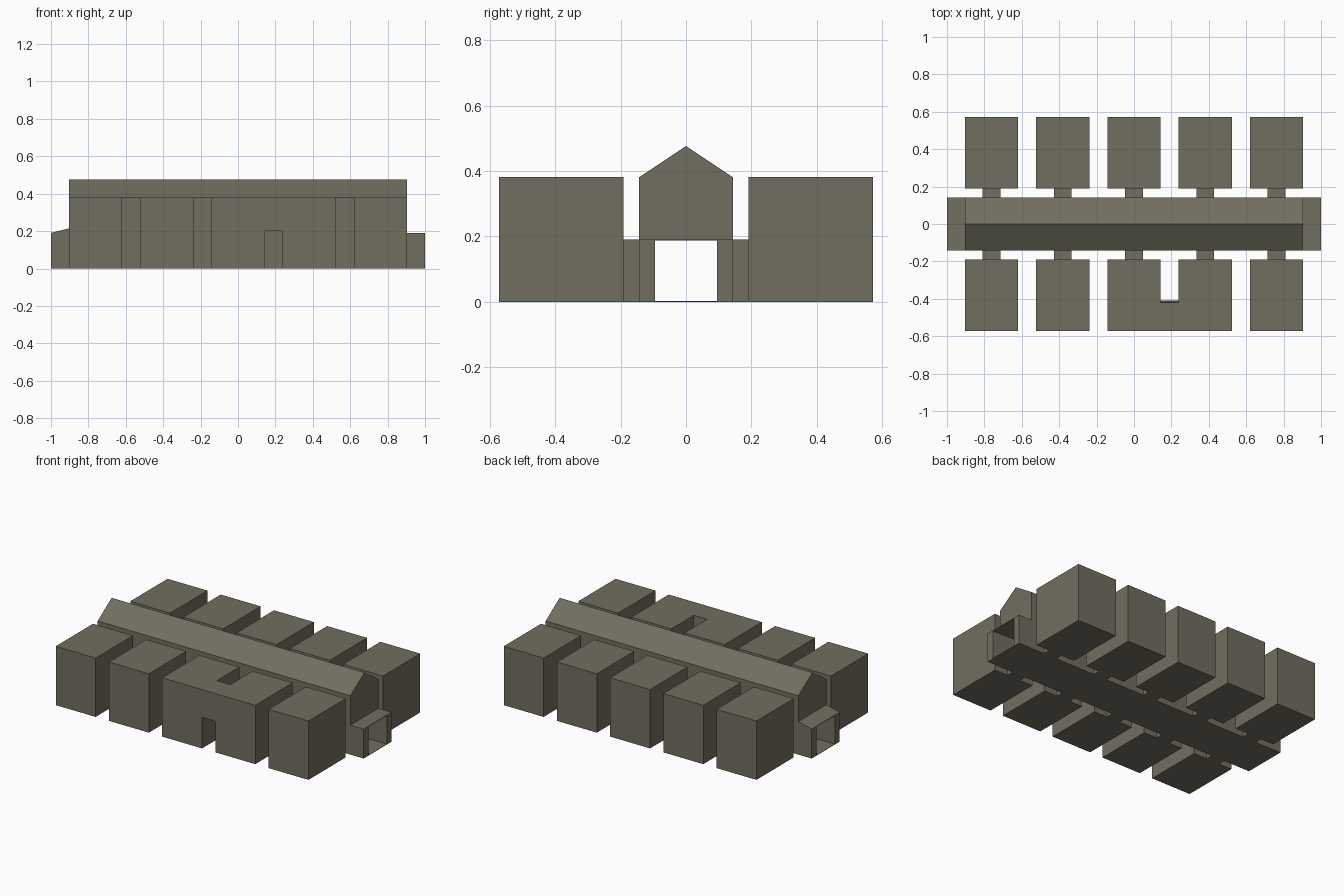
import bpy, bmesh

if "Cube" in bpy.data.objects:
    bpy.data.objects.remove(bpy.data.objects["Cube"])

U = 1 / 21  # layout module

mat = bpy.data.materials.new("olive grey")
mat.diffuse_color = (0.165, 0.157, 0.115, 1)
mat.use_nodes = True
mat.node_tree.nodes["Principled BSDF"].inputs["Base Color"].default_value = mat.diffuse_color


def prism(name, profile, axis, lo, hi):
    """Extrude a closed profile along x (profile = y,z) or y (profile = x,z)."""
    bm = bmesh.new()
    put = (lambda p, t: (t, p[0], p[1])) if axis == "x" else (lambda p, t: (p[0], t, p[1]))
    a = [bm.verts.new(put(p, lo)) for p in profile]
    b = [bm.verts.new(put(p, hi)) for p in profile]
    n = len(profile)
    bm.faces.new(a)
    bm.faces.new(b)
    for i in range(n):
        j = (i + 1) % n
        bm.faces.new((a[i], a[j], b[j], b[i]))
    bmesh.ops.recalc_face_normals(bm, faces=bm.faces)
    me = bpy.data.meshes.new(name)
    bm.to_mesh(me)
    bm.free()
    me.materials.append(mat)
    ob = bpy.data.objects.new(name, me)
    bpy.context.collection.objects.link(ob)
    return ob


def box(name, x0, x1, y0, y1, z0, z1):
    return prism(name, [(x0, z0), (x1, z0), (x1, z1), (x0, z1)], "y", y0, y1)


# central hall with gabled roof
prism("gabled_hall", [(-3*U, 4*U), (3*U, 4*U), (3*U, 8*U), (0, 10*U), (-3*U, 8*U)],
      "x", -19*U, 19*U)

# open corridor running under the hall from end to end
box("corridor_floor", -1, 1, -2*U, 2*U, 0, 0.002)
for side, tag in ((-1, "front"), (1, "back")):
    ys = sorted((side * 2*U, side * 3*U))
    box(f"corridor_wall_{tag}", -1, 1, *ys, 0, 4*U)

# end porch roofs: flat on the right, sloped on the left
box("right_porch_roof", 19*U, 1, -2*U, 2*U, 4*U - 0.003, 4*U)
prism("left_porch_roof", [(-1, 4*U - 0.003), (-19*U, 4*U - 0.003), (-19*U, 4.5*U), (-1, 4*U)],
      "y", -3*U, 3*U)

# side rooms and the short passages joining them to the hall
for side, tag in ((-1, "front"), (1, "back")):
    for i in range(-2, 3):
        c = i * 8*U
        ys = sorted((side * 4*U, side * 12*U))
        box(f"{tag}_room_{i + 3}", c - 3*U, c + 3*U, *ys, 0, 8*U)
        ys = sorted((side * 3*U, side * 4*U))
        box(f"{tag}_passage_{i + 3}", c - U, c + U, *ys, 0, 4*U)

# bridge over the entrance between two front rooms
prism("entrance_bridge", [(-12*U, 0.2), (-0.41, 0.2), (-0.42, 8*U), (-12*U, 8*U)],
      "x", 3*U, 5*U)
